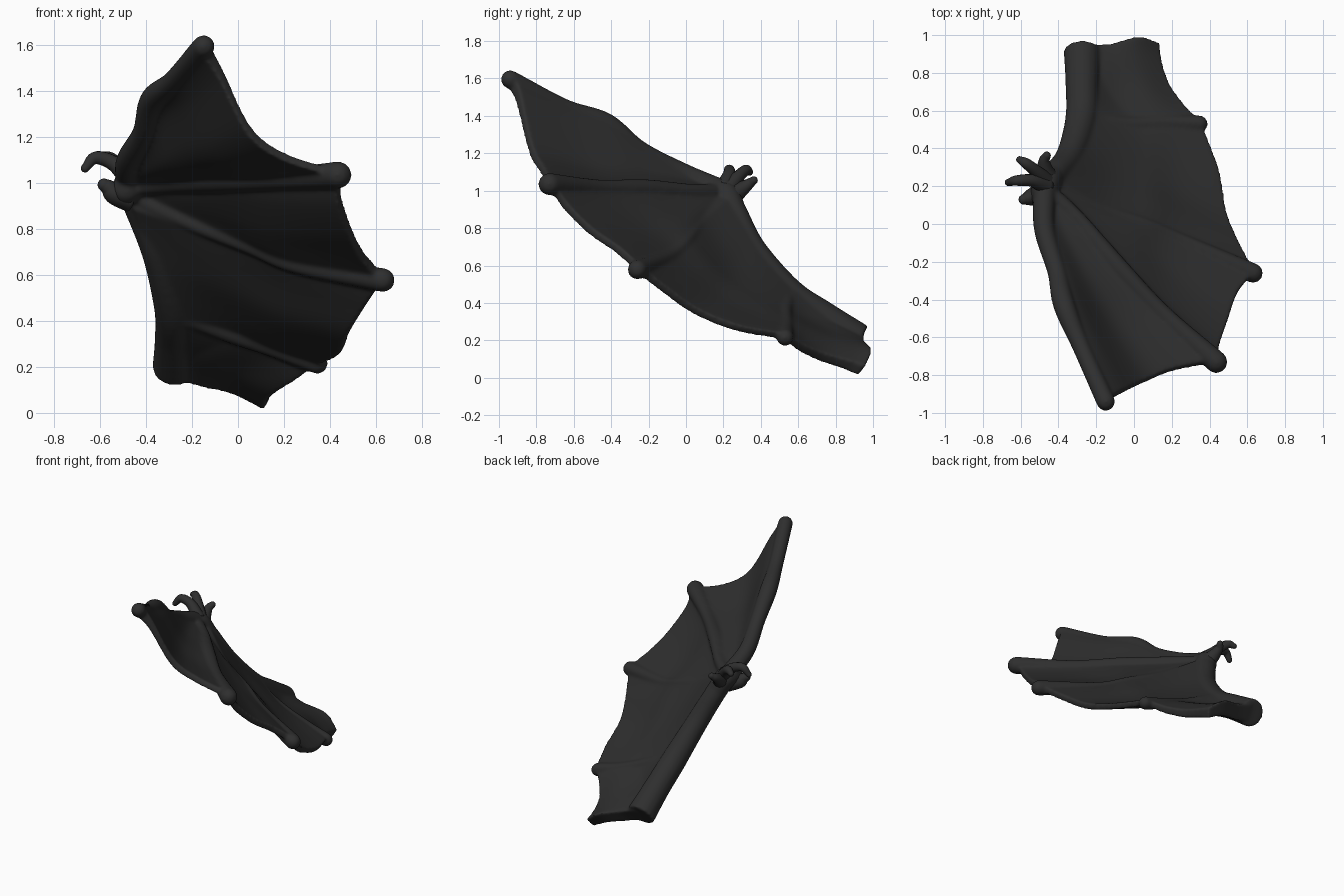
import bpy, bmesh, math
from mathutils import Vector as V

if "Cube" in bpy.data.objects:
    bpy.data.objects.remove(bpy.data.objects["Cube"])

UP = V((.41, .57, .71)).normalized()      # upper side of the wing sheet

mat = bpy.data.materials.new("charcoal_skin")
mat.diffuse_color = (.028, .028, .028, 1)
mat.use_nodes = True
mat.node_tree.nodes["Principled BSDF"].inputs["Base Color"].default_value = mat.diffuse_color


def curve(pts, n):
    """Catmull-Rom samples through the points."""
    p = [V(q) for q in pts]
    p = [p[0] * 2 - p[1]] + p + [p[-1] * 2 - p[-2]]
    out, segs = [], len(p) - 3
    for i in range(n + 1):
        s = i / n * segs
        k = min(int(s), segs - 1)
        t = s - k
        a, b, c, d = p[k:k + 4]
        out.append(.5 * (2 * b + (c - a) * t + (2 * a - 5 * b + 4 * c - d) * t * t
                         + (3 * b - a - 3 * c + d) * t ** 3))
    return out


def tube(bm, pts, radii, n=32, sides=16, tip=True):
    """Swept round limb with a rounded tip."""
    path = curve(pts, n)
    rad = [r.x for r in curve([(r, 0, 0) for r in radii], n)]
    if tip:      # hemispherical end
        d, c, r = (path[-1] - path[-2]).normalized(), path[-1].copy(), rad[-1]
        for k in range(1, 6):
            a = k / 6 * math.pi / 2
            path.append(c + d * r * math.sin(a))
            rad.append(r * math.cos(a))
    rings = []
    for i, c in enumerate(path):
        d = (path[min(i + 1, len(path) - 1)] - path[max(i - 1, 0)]).normalized()
        s = d.cross(UP).normalized()
        w = s.cross(d)
        rings.append([bm.verts.new(c + rad[i] * (s * math.cos(a) + w * math.sin(a)))
                      for a in (2 * math.pi * k / sides for k in range(sides))])
    for r0, r1 in zip(rings, rings[1:]):
        for k in range(sides):
            j = (k + 1) % sides
            bm.faces.new((r0[k], r0[j], r1[j], r1[k]))
    bm.faces.new(rings[0][::-1])
    bm.faces.new(rings[-1])


def panel(bm, fa, fb, root, trail, billow=.012, t=.022, fill_root=0, fill_a=0, fill_b=0, n=40):
    """Skin slab between two fingers (Coons patch, billowed upward), thickened
    where it runs into the arm, the bones or the body."""
    d0, d1, c0, c1 = (curve(q, n) for q in (fa, fb, root, trail))
    top, bot = [], []
    for i in range(n + 1):
        u = i / n
        ta, ba = [], []
        for j in range(n + 1):
            v = j / n
            p = (d0[i] * (1 - v) + d1[i] * v + c0[j] * (1 - u) + c1[j] * u
                 - (c0[0] * (1 - u) * (1 - v) + c0[n] * (1 - u) * v
                    + c1[0] * u * (1 - v) + c1[n] * u * v))
            h = .006 + billow * math.sin(math.pi * v) * math.sin(math.pi * min(1, u * .8 + .1))
            h += .004 * math.sin(9 * u + 2) * math.sin(2 * math.pi * v)
            low = max(fill_root * max(0, 1 - u / .45) ** 1.4,
                      fill_a * max(0, 1 - v / .4) ** 1.5, fill_b * v * (1 - .6 * u ** 3))
            ta.append(bm.verts.new(p + UP * (h + t + low * .7)))
            ba.append(bm.verts.new(p + UP * (h - t - low)))
        top.append(ta)
        bot.append(ba)
    for i in range(n):
        for j in range(n):
            bm.faces.new((top[i][j], top[i + 1][j], top[i + 1][j + 1], top[i][j + 1]))
            bm.faces.new((bot[i][j], bot[i][j + 1], bot[i + 1][j + 1], bot[i + 1][j]))
    rim = ([(i, 0) for i in range(n)] + [(n, j) for j in range(n)]
           + [(i, n) for i in range(n, 0, -1)] + [(0, j) for j in range(n, 0, -1)])
    for (a, b), (c, d) in zip(rim, rim[1:] + rim[:1]):
        bm.faces.new((top[a][b], bot[a][b], bot[c][d], top[c][d]))


def finish(bm, name):
    bmesh.ops.recalc_face_normals(bm, faces=bm.faces)
    me = bpy.data.meshes.new(name)
    for f in bm.faces:
        f.smooth = True
    bm.to_mesh(me)
    bm.free()
    me.materials.append(mat)
    ob = bpy.data.objects.new(name, me)
    bpy.context.collection.objects.link(ob)
    return ob


# bone paths, root to tip
f1 = [(-.475, .17, 1.01), (-.475, -.03, 1.1), (-.41, -.25, 1.22), (-.37, -.43, 1.36),
      (-.28, -.65, 1.445), (-.15, -.94, 1.595)]
f2 = [(-.46, .17, .99), (-.3, .03, .995), (-.09, -.22, 1.01), (.15, -.47, 1.015), (.435, -.73, 1.035)]
f3 = [(-.44, .2, .94), (-.2, .08, .825), (.05, 0, .725), (.25, -.09, .645), (.63, -.26, .578)]
f4 = [(-.27, .55, .45), (-.05, .525, .355), (.15, .535, .28), (.345, .53, .215)]
arm = [(-.275, .92, .195), (-.275, .73, .325), (-.28, .55, .45), (-.34, .36, .68),
       (-.42, .26, .88), (-.465, .21, .98)]
base = [(-.275, .92, .195), (-.15, .925, .155), (0, .965, .115), (.125, .94, .035)]

# wing: arm, fingers and skin fused into one smooth body
bm = bmesh.new()
tube(bm, arm, [.098, .088, .085, .074, .07, .07], tip=False)
tube(bm, [arm[-2], arm[-1], (-.485, .14, .97)], [.066, .074, .066])
tube(bm, f1, [.06, .055, .05, .058, .047, .05])
tube(bm, f2, [.05, .042, .052, .046, .06])
tube(bm, f3, [.05, .038, .036, .04, .053])
tube(bm, f4, [.055, .046, .038, .046])
panel(bm, f1, f2, [f1[0], f2[0]],
      [f1[-1], (-.08, -.9, 1.485), (.05, -.84, 1.22), (.2, -.78, 1.105), f2[-1]], fill_a=.022)
panel(bm, f2, f3, [f2[0], f3[0]],
      [f2[-1], (.445, -.65, .915), (.49, -.515, .775), (.54, -.375, .675), f3[-1]])
panel(bm, f3, f4, [f3[0], arm[3], f4[0]],
      [f3[-1], (.56, -.13, .475), (.48, .05, .345), (.44, .27, .255), f4[-1]], fill_root=.05)
panel(bm, f4, base, [f4[0], arm[1], base[0]],
      [f4[-1], (.25, .63, .15), (.17, .74, .1), (.13, .86, .06), base[-1]], 0,
      fill_root=.055, fill_b=.045)
wing = finish(bm, "wing")
m = wing.modifiers.new("fuse", 'REMESH')
m.mode = 'VOXEL'
m.voxel_size = .0095
m.use_smooth_shade = True
m = wing.modifiers.new("soften", 'SMOOTH')
m.factor = .5
m.iterations = 12

# four small hooked claws at the wrist
claws = [
    [(-.46, .2, 1.01), (-.54, .23, 1.085), (-.62, .23, 1.11), (-.665, .22, 1.065)],
    [(-.46, .22, 1.0), (-.52, .28, 1.075), (-.57, .32, 1.11), (-.605, .34, 1.1)],
    [(-.45, .23, .96), (-.47, .285, 1.0), (-.475, .335, 1.035), (-.462, .362, 1.055)],
    [(-.47, .17, .94), (-.535, .145, .955), (-.565, .135, .98), (-.583, .13, .992)]]
for k, pts in enumerate(claws):
    bm = bmesh.new()
    tube(bm, pts, [[.05, .034, .028, .019], [.05, .034, .029, .019],
                   [.062, .045, .03, .022], [.066, .05, .036, .028]][k], 20, 12)
    finish(bm, f"wrist_claw_{k + 1}")
